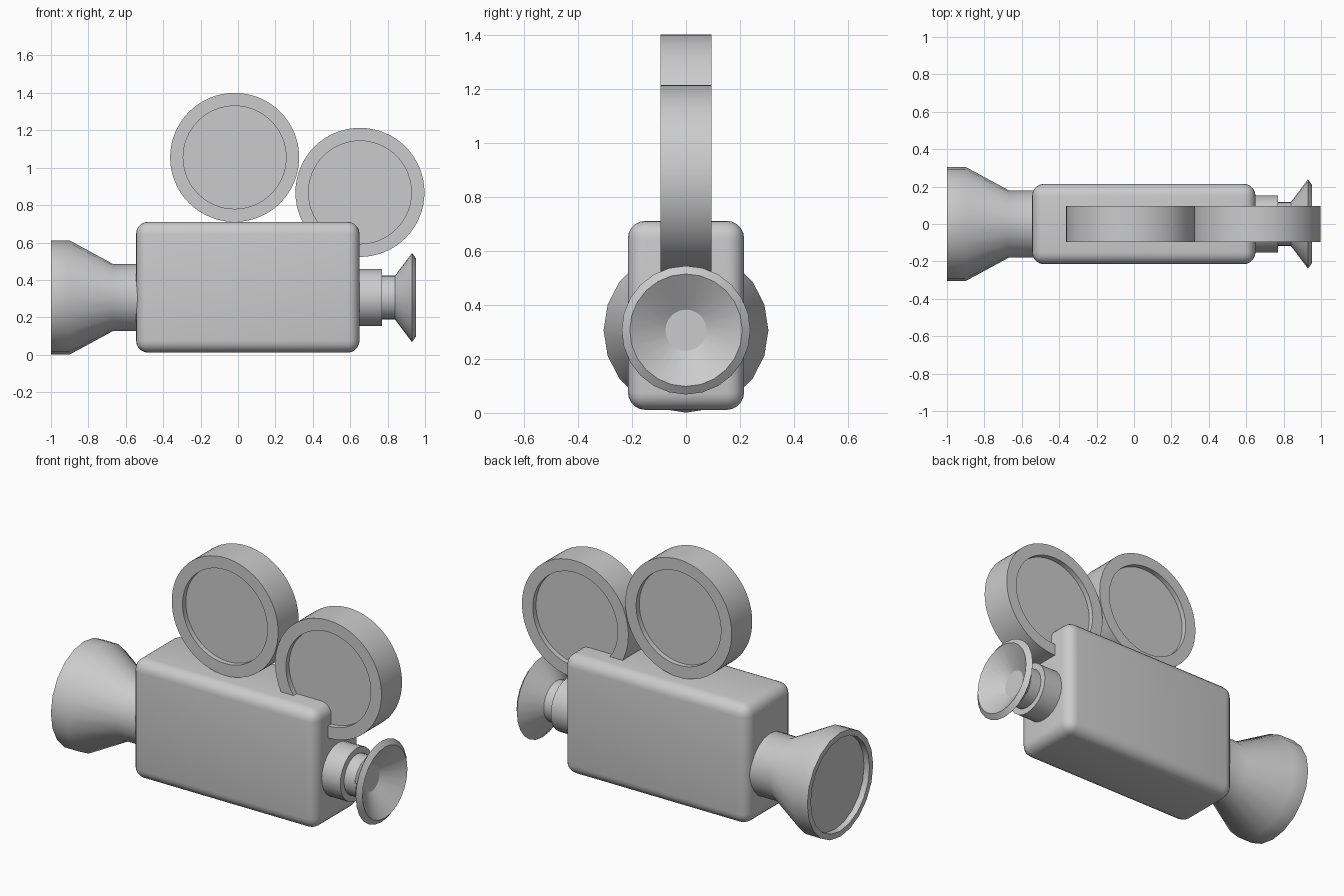
import bpy, bmesh, math
from mathutils import Matrix

if "Cube" in bpy.data.objects:
    bpy.data.objects.remove(bpy.data.objects["Cube"])

GREY = (0.6, 0.6, 0.6, 1)
mat = bpy.data.materials.new("light grey")
mat.use_nodes = True
mat.diffuse_color = GREY
mat.node_tree.nodes["Principled BSDF"].inputs["Base Color"].default_value = GREY


def finish(bm, name, location, angle=30):
    bmesh.ops.recalc_face_normals(bm, faces=bm.faces[:])
    mesh = bpy.data.meshes.new(name)
    bm.to_mesh(mesh)
    bm.free()
    obj = bpy.data.objects.new(name, mesh)
    obj.location = location
    mesh.materials.append(mat)
    bpy.context.collection.objects.link(obj)
    bpy.ops.object.select_all(action="DESELECT")
    obj.select_set(True)
    bpy.context.view_layer.objects.active = obj
    bpy.ops.object.shade_smooth_by_angle(angle=math.radians(angle))
    return obj


def lathe(name, profile, sides, location, axis="X"):
    """Turn (position along axis, radius) pairs into a capped solid."""
    bm = bmesh.new()
    rings = []
    for along, radius in profile:
        ring = []
        for i in range(sides):
            a = math.tau * i / sides
            ring.append(bm.verts.new((along, radius * math.cos(a), radius * math.sin(a))))
        rings.append(ring)
    for lower, upper in zip(rings, rings[1:]):
        for i in range(sides):
            j = (i + 1) % sides
            bm.faces.new((lower[i], lower[j], upper[j], upper[i]))
    bm.faces.new(rings[0])
    bm.faces.new(rings[-1])
    if axis == "Y":
        bm.transform(Matrix.Rotation(math.pi / 2, 4, "Z"))
    return finish(bm, name, location)


# Camera body: rounded box
bm = bmesh.new()
bmesh.ops.create_cube(bm, size=1)
bmesh.ops.scale(bm, vec=(1.195, 0.43, 0.7), verts=bm.verts[:])
bmesh.ops.bevel(bm, geom=bm.edges[:], offset=0.065, segments=5, profile=0.5, affect="EDGES")
finish(bm, "camera_body", (0.0525, 0, 0.361))

# Lens hood with recessed glass, and stepped eyepiece with hollow cup
AXIS = (0, 0, 0.306)
lathe("lens_hood", [(-0.965, 0.272), (-1, 0.272), (-1, 0.305), (-0.9, 0.305),
                    (-0.67, 0.18), (-0.5, 0.18)], 20, AXIS)
lathe("eyepiece", [(0.6, 0.153), (0.77, 0.153), (0.77, 0.118), (0.84, 0.118),
                   (0.93, 0.238), (0.953, 0.208), (0.865, 0.076)], 24, AXIS)

# Film reels with recessed faces on both sides
side = [(0.065, 0.275), (0.095, 0.275), (0.095, 0.345)]
reel = [(-y, r) for y, r in side] + side[::-1]
for name, x, z in (("front_reel", -0.018, 1.055), ("rear_reel", 0.652, 0.868)):
    lathe(name, reel, 64, (x, 0, z), "Y")
